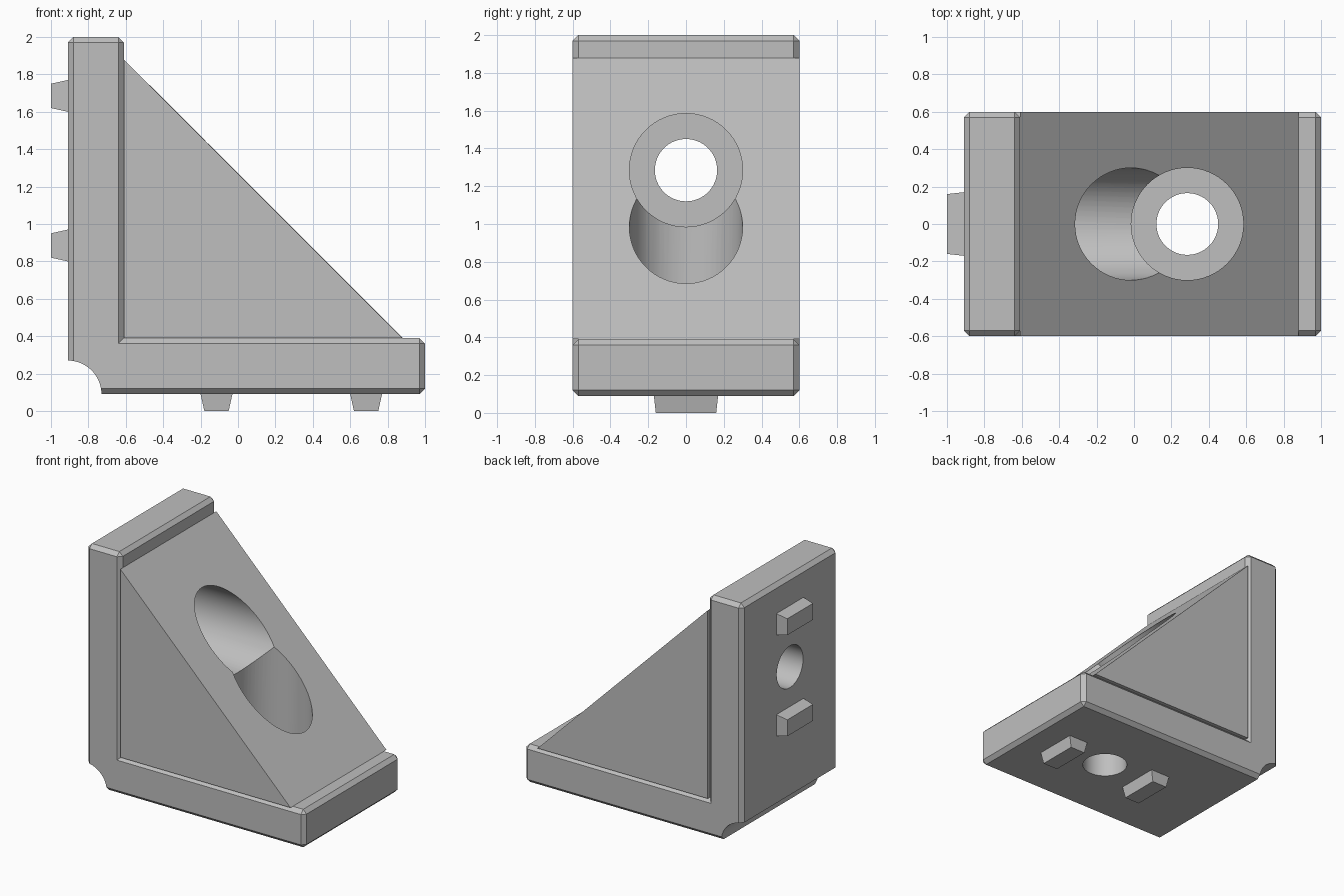
import bpy, bmesh, math
from mathutils import Vector

cube = bpy.data.objects.get("Cube")
if cube:
    bpy.data.objects.remove(cube, do_unlink=True)

HALF_W = 0.6      # half width along y
BEVEL = 0.03
AXIS = 0.285      # screw axis of the base plate (x); wall axis is 1 higher in z

metal = bpy.data.materials.new("light_grey_metal")
metal.use_nodes = True
GREY = (0.52, 0.52, 0.52, 1)
metal.diffuse_color = GREY
metal.node_tree.nodes["Principled BSDF"].inputs["Base Color"].default_value = GREY


def add_object(name, bm):
    bmesh.ops.recalc_face_normals(bm, faces=bm.faces)
    mesh = bpy.data.meshes.new(name)
    bm.to_mesh(mesh)
    bm.free()
    mesh.materials.append(metal)
    obj = bpy.data.objects.new(name, mesh)
    bpy.context.collection.objects.link(obj)
    return obj


def prism(profile):
    """Extrude an (x, z) outline over the full width."""
    bm = bmesh.new()
    face = bm.faces.new([bm.verts.new((x, -HALF_W, z)) for x, z in profile])
    grown = bmesh.ops.extrude_face_region(bm, geom=[face])["geom"]
    verts = [v for v in grown if isinstance(v, bmesh.types.BMVert)]
    bmesh.ops.translate(bm, verts=verts, vec=(0, 2 * HALF_W, 0))
    bmesh.ops.recalc_face_normals(bm, faces=bm.faces)
    return bm


def cut_cylinder(obj, start, end, radius):
    """Bore a round hole between two points."""
    start, end = Vector(start), Vector(end)
    bm = bmesh.new()
    bmesh.ops.create_cone(bm, cap_ends=True, segments=64, radius1=radius,
                          radius2=radius, depth=(end - start).length)
    turn = (end - start).to_track_quat("Z", "Y")
    bmesh.ops.rotate(bm, verts=bm.verts, matrix=turn.to_matrix())
    bmesh.ops.translate(bm, verts=bm.verts, vec=(start + end) / 2)
    cutter = add_object("cutter", bm)
    cutter.hide_render = True
    mod = obj.modifiers.new("bore", "BOOLEAN")
    mod.operation = "DIFFERENCE"
    mod.solver = "EXACT"
    mod.object = cutter
    bpy.context.view_layer.objects.active = obj
    bpy.ops.object.modifier_apply(modifier=mod.name)
    bpy.data.objects.remove(cutter, do_unlink=True)


def smooth(obj):
    bpy.ops.object.select_all(action="DESELECT")
    obj.select_set(True)
    bpy.context.view_layer.objects.active = obj
    bpy.ops.object.shade_smooth_by_angle(angle=math.radians(25))


# L-shaped plates, chamfered on every outer edge
bm = prism([(-0.91, 0.09), (1, 0.09), (1, 0.39), (-0.61, 0.39), (-0.61, 2), (-0.91, 2)])
edges = [e for e in bm.edges if e.is_convex]
bmesh.ops.bevel(bm, geom=edges, offset=BEVEL, segments=1, affect="EDGES")
plates = add_object("angle_plates", bm)

# Rounded relief along the outer corner, then the two screw holes
cut_cylinder(plates, (-0.91, -1, 0.09), (-0.91, 1, 0.09), 0.18)
cut_cylinder(plates, (AXIS, 0, -0.2), (AXIS, 0, 0.6), 0.165)
cut_cylinder(plates, (-1.2, 0, AXIS + 1), (-0.4, 0, AXIS + 1), 0.165)
smooth(plates)

# Solid gusset with a wide bore towards each plate
gusset = add_object("gusset", prism([(-0.61, 0.39), (0.88, 0.39), (-0.61, 1.88)]))
cut_cylinder(gusset, (AXIS, 0, 0.2), (AXIS, 0, 2), 0.3)
cut_cylinder(gusset, (-0.8, 0, AXIS + 1), (1, 0, AXIS + 1), 0.3)
smooth(gusset)


# Tapered locating tabs; the wall tabs mirror the base tabs across the diagonal
def tab(name, centre, on_wall):
    bm = bmesh.new()
    bmesh.ops.create_cube(bm, size=1)
    for v in bm.verts:
        tip = v.co.z < 0
        x = centre + math.copysign(0.065 if tip else 0.085, v.co.x)
        y = math.copysign(0.16 if tip else 0.17, v.co.y)
        z = 0 if tip else 0.09
        v.co = (z - 1, y, x + 1) if on_wall else (x, y, z)
    add_object(name, bm)


for label, centre in (("inner", AXIS - 0.4), ("outer", AXIS + 0.4)):
    tab(f"base_tab_{label}", centre, False)
    tab(f"wall_tab_{label}", centre, True)
